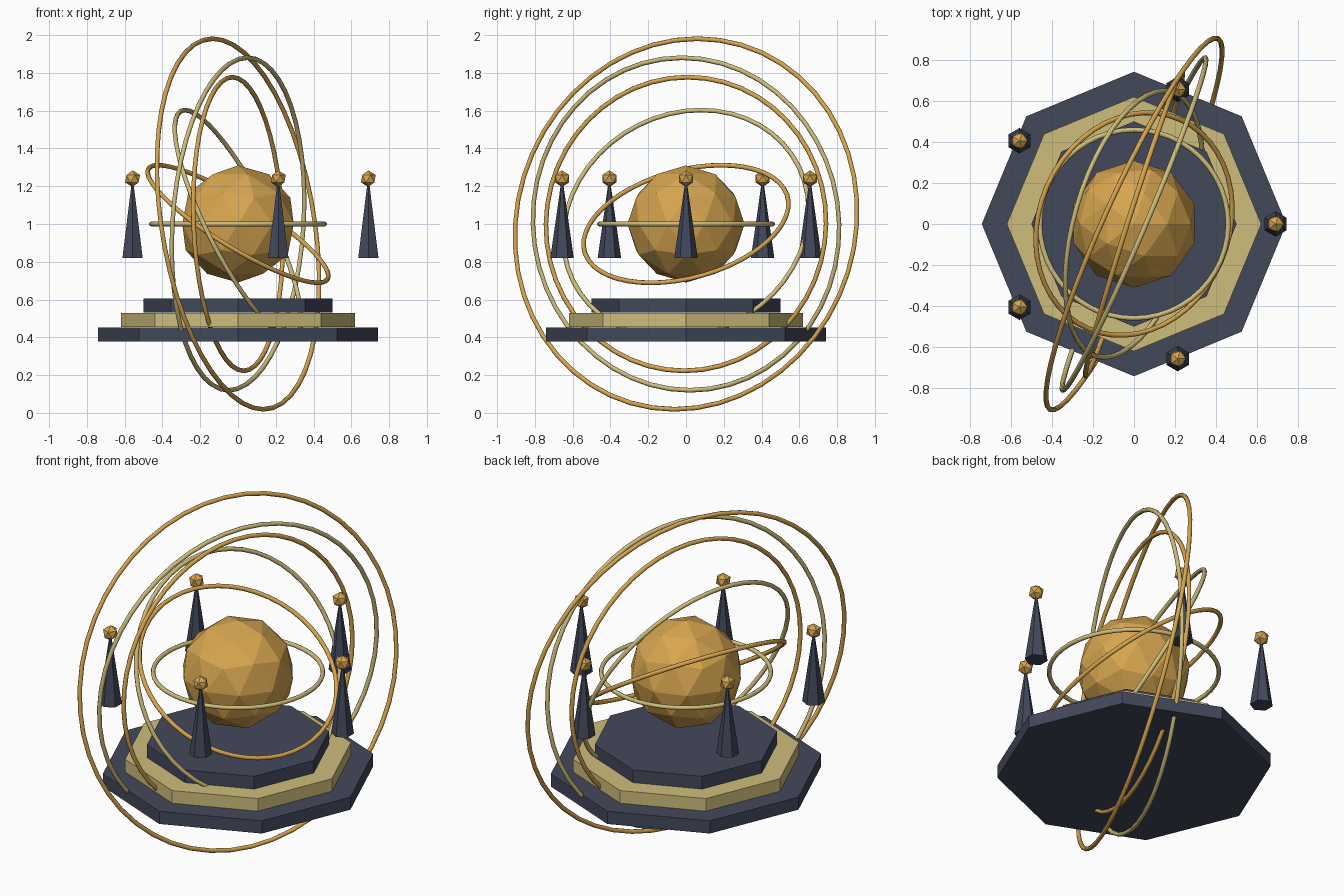
import bpy, math
from mathutils import Vector

if "Cube" in bpy.data.objects:
    bpy.data.objects.remove(bpy.data.objects["Cube"])


def material(name, rgb):
    m = bpy.data.materials.new(name)
    m.diffuse_color = (*rgb, 1)
    m.use_nodes = True
    m.node_tree.nodes["Principled BSDF"].inputs["Base Color"].default_value = m.diffuse_color
    return m


gold = material("gold", (0.68, 0.38, 0.08))
brass = material("pale_brass", (0.62, 0.51, 0.20))
slate = material("slate", (0.055, 0.065, 0.105))


def finish(name, mat):
    ob = bpy.context.object
    ob.name = name
    ob.data.materials.append(mat)
    return ob


CENTER = Vector((0, 0, 1.0))

# Stepped octagonal base
for i, (r, mat) in enumerate([(0.742, slate), (0.62, brass), (0.50, slate)]):
    bpy.ops.mesh.primitive_cylinder_add(vertices=8, radius=r, depth=0.0755,
                                        location=(0, 0, 0.415 + i * 0.077))
    finish(f"base_tier_{i + 1}", mat)

# Faceted central globe
bpy.ops.mesh.primitive_ico_sphere_add(subdivisions=2, radius=0.31, location=CENTER)
finish("globe", gold)

# Nested rings: radius, tilt of the ring axis from vertical, heading of the tilt
rings = [(0.459, 0, 0), (0.557, 34, -23.8), (0.67, 64.2, -15.8),
         (0.778, 87.7, -17.6), (0.882, 93.5, -23.2), (0.992, 81.5, -24.3)]
for i, (r, tilt, heading) in enumerate(rings):
    bpy.ops.mesh.primitive_torus_add(
        major_radius=r, minor_radius=0.0125, major_segments=48, minor_segments=8,
        location=CENTER, rotation=(0, math.radians(tilt), math.radians(heading)))
    finish(f"ring_{i + 1}", gold if i % 2 else brass)
    bpy.ops.object.shade_smooth_by_angle(angle=math.radians(50))

# Floating six-sided spires with small faceted finials
for k in range(5):
    a = math.tau * k / 5
    x, y = 0.69 * math.cos(a), 0.69 * math.sin(a)
    bpy.ops.mesh.primitive_cone_add(vertices=6, radius1=0.062, radius2=0.008,
                                    depth=0.38, location=(x, y, 1.01))
    finish(f"spire_{k + 1}", slate)
    bpy.ops.mesh.primitive_ico_sphere_add(subdivisions=1, radius=0.044,
                                          location=(x, y, 1.24))
    finish(f"spire_finial_{k + 1}", gold)
